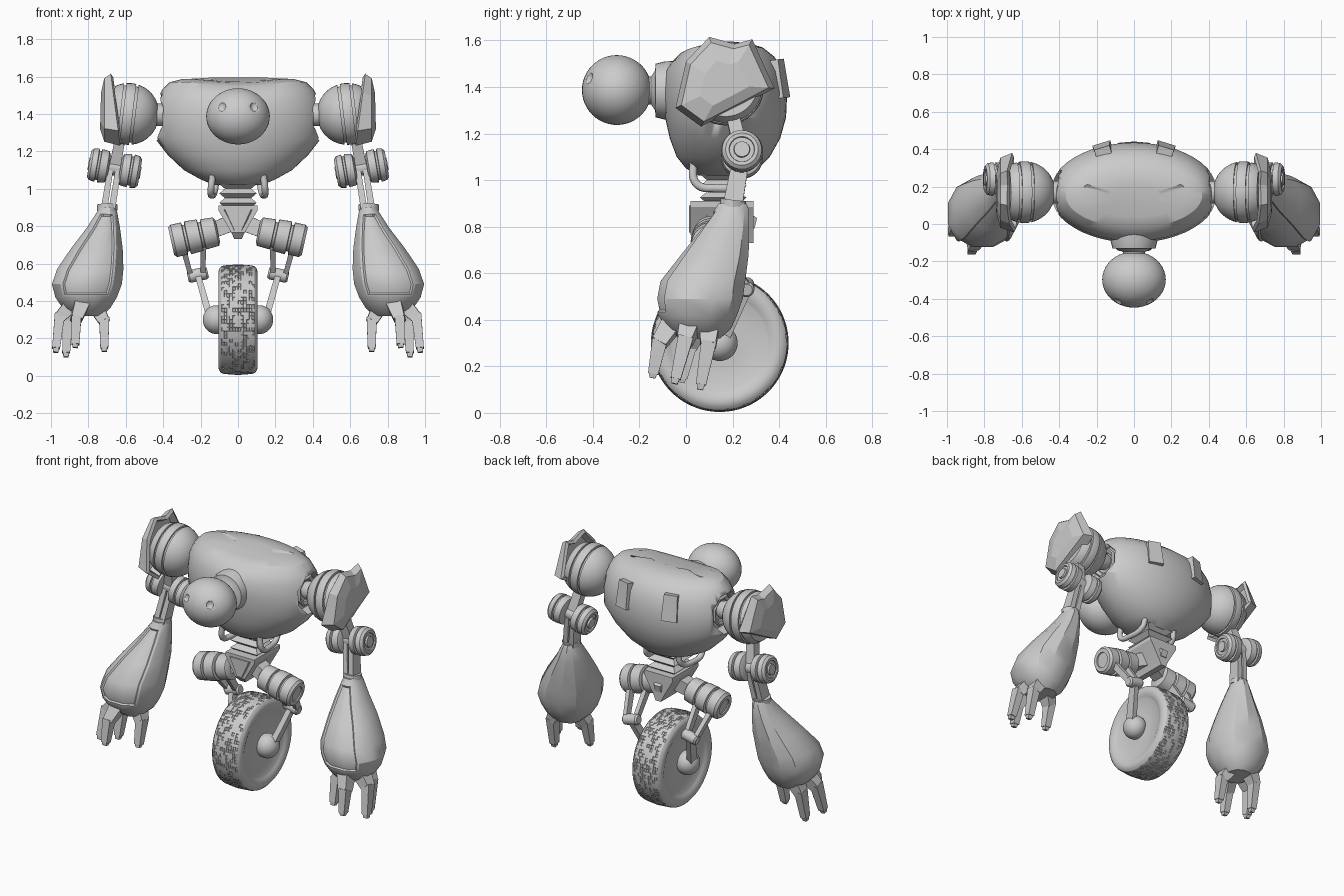
import bpy, bmesh, math, random
from mathutils import Vector as V, Matrix

if "Cube" in bpy.data.objects:
    bpy.data.objects.remove(bpy.data.objects["Cube"])

random.seed(3)


def finish(name, bm, mirror=False):
    bmesh.ops.recalc_face_normals(bm, faces=bm.faces)
    me = bpy.data.meshes.new(name)
    bm.to_mesh(me)
    bm.free()
    ob = bpy.data.objects.new(name, me)
    bpy.context.collection.objects.link(ob)
    if mirror:
        ob.modifiers.new("mirror", 'MIRROR').use_mirror_merge = False
    return ob


def loft(name, rings, mirror=False, edit=None):
    """Skin closed rings of points and cap both ends."""
    bm = bmesh.new()
    vs = [[bm.verts.new(p) for p in r] for r in rings]
    n = len(rings[0])
    for a, b in zip(vs, vs[1:]):
        for i in range(n):
            j = (i + 1) % n
            bm.faces.new((a[i], a[j], b[j], b[i]))
    bm.faces.new(vs[0])
    bm.faces.new(vs[-1])
    bmesh.ops.recalc_face_normals(bm, faces=bm.faces)
    if edit:
        edit(bm)
    return finish(name, bm, mirror)


def lathe(name, prof, origin, axis=(1, 0, 0), segs=32, mirror=False, edit=None, phase=0):
    """Revolve (distance along axis, radius) pairs."""
    d = V(axis).normalized()
    u = d.cross(V((0, 0, 1))).normalized()
    w = d.cross(u)
    ang = [2 * math.pi * (i + phase) / segs for i in range(segs)]
    return loft(name, [[V(origin) + d * t + (u * math.cos(a) + w * math.sin(a)) * r for a in ang]
                       for t, r in prof], mirror, edit)


def beam(name, a, b, wa, wb, da=None, db=None, mirror=True):
    """Tapered square bar; w is the width across, d the depth."""
    a, b = V(a), V(b)
    d = (b - a).normalized()
    u = d.cross(V((0, 1, 0))).normalized()
    w = d.cross(u)
    rings = [[p + u * x * s / 2 + w * y * k / 2 for x, y in ((-1, -1), (1, -1), (1, 1), (-1, 1))]
             for p, s, k in ((a, wa, da or wa), (b, wb, db or wb))]
    return loft(name, rings, mirror)


def oval(cx, cy, z, rx, ry, n, e=2.0, phase=0.0):
    pts = []
    for i in range(n):
        a = 2 * math.pi * (i + phase) / n
        c, s = math.cos(a), math.sin(a)
        pts.append((cx + rx * math.copysign(abs(c) ** (2 / e), c),
                    cy + ry * math.copysign(abs(s) ** (2 / e), s), z))
    return pts


def ball(name, c, r, mirror=False):
    bm = bmesh.new()
    bmesh.ops.create_uvsphere(bm, u_segments=40, v_segments=24, radius=1)
    for v in bm.verts:
        v.co = V((v.co.x * r[0], v.co.y * r[1], v.co.z * r[2])) + V(c)
    return finish(name, bm, mirror)


def cut(ob, cutter):
    cutter.hide_render = True
    cutter.display_type = 'WIRE'
    m = ob.modifiers.new("cut", 'BOOLEAN')
    m.operation, m.object, m.solver = 'DIFFERENCE', cutter, 'EXACT'


# torso: stacked ovals (z, half width, front y, back y), dipped on top, arm sockets cut in
def dip(bm):
    for v in bm.verts:
        if v.co.z > 1.5:
            v.co.z -= .022 * max(0, 1 - (v.co.x / .25) ** 2) * (v.co.y < .17)


levels = [(1.02, .13, .05, .26), (1.05, .2, .0, .31), (1.1, .29, -.04, .36), (1.18, .375, -.07, .405),
          (1.27, .445, -.09, .43), (1.38, .45, -.1, .435), (1.47, .435, -.09, .415),
          (1.53, .405, -.06, .38), (1.57, .365, -.02, .33), (1.588, .29, .04, .27), (1.595, .15, .1, .2)]
torso = loft("torso", [oval(0, (f + b) / 2, z, rx, (b - f) / 2, 48, 2.0) for z, rx, f, b in levels], edit=dip)
cut(torso, lathe("socket_cutter", [(.375, .115), (.43, .135), (.56, .19)], (0, .17, 1.385),
                 segs=8, mirror=True, phase=.5))
lathe("socket_rim", [(.36, .09), (.385, .1), (.395, .09), (.385, .07), (.37, .065)], (0, .17, 1.39),
      segs=8, mirror=True, phase=.5)
lathe("shoulder_pin", [(.36, .045), (.41, .06), (.44, .06), (.47, .035)], (0, .17, 1.395), mirror=True)

# tilted vents on the back, turned to follow the body
vent = beam("back_vent", (.17, .375, 1.515), (.165, .40, 1.35), .085, .1, .07, .07)
pivot = Matrix.Translation((.165, .4, 0))
vent.data.transform(pivot @ Matrix.Rotation(-.3, 4, 'Z') @ pivot.inverted())

# neck and head with dented eyes
lathe("neck", [(-.02, .13), (.09, .125), (.13, .115), (.133, .085), (.15, .06), (.2, .06)],
      (0, 0, 1.385), (0, -1, 0))
head = ball("head", (0, -.297, 1.387), (.17, .15, .15))
cut(head, ball("eye_cutter", (.092, -.432, 1.445), (.028, .032, .034), True))

# waist bellows, pelvis wedge and underside pipes
loft("waist_bellows", [[(x * s, .16 + y * s, .9 + .025 * i)
                        for x, y in ((-1, -1), (1, -1), (1, 1), (-1, 1))]
                       for i, s in enumerate((.07, .1, .07, .1, .07, .1, .075, .1))])
loft("pelvis", [[(-w, y0, z), (w, y0, z), (w, y1, z), (-w, y1, z)]
                for z, w, y0, y1 in ((.73, .02, .05, .29), (.765, .035, .02, .29),
                                     (.885, .105, .02, .29), (.91, .105, .02, .29))])
loft("pelvis_front_plate", [[(-w, y, .89), (w, y, .89), (w * .25, y, .775), (-w * .25, y, .775)]
                            for y, w in ((.03, .085), (.012, .07))])
beam("pelvis_back_plug", (0, .28, .82), (0, .3, .815), .06, .045, mirror=False)
cu = bpy.data.curves.new("under_pipe", 'CURVE')
cu.dimensions, cu.bevel_depth, cu.bevel_resolution = '3D', .018, 3
sp = cu.splines.new('BEZIER')
pipe = [(.135, .03, 1.08), (.145, .045, .985), (.14, .12, .965), (.125, .23, .99), (.115, .25, 1.06)]
sp.bezier_points.add(len(pipe) - 1)
for bp, p in zip(sp.bezier_points, pipe):
    bp.co, bp.handle_left_type, bp.handle_right_type = p, 'AUTO', 'AUTO'
cu.use_fill_caps = True
po = bpy.data.objects.new("under_pipe", cu)
bpy.context.collection.objects.link(po)
po.modifiers.new("mirror", 'MIRROR')

# shoulder ball with two grooves
prof = []
for lo, hi in ((-.155, -.035), (-.022, .03), (.043, .09)):
    ts = [lo + (hi - lo) * k / 6 for k in range(7)]
    seg = [(t, math.sqrt(.165 ** 2 - t * t)) for t in ts]
    prof += [(seg[0][0], seg[0][1] - .012)] * (lo > -.1) + seg + [(hi, seg[-1][1] - .012)] * (hi < .08)
lathe("shoulder_ball", prof, (.585, .17, 1.4), (1, 0, .12), 40, True)

# faceted shoulder plate: jagged outline in (y, z), stepped outward
outline = [(-.045, 1.31), (.0, 1.51), (.1, 1.615), (.21, 1.585), (.285, 1.605), (.38, 1.395), (.22, 1.31),
           (.065, 1.23)]
bm = bmesh.new()
rows = [[bm.verts.new((x + .13 * (z - 1.42) * tilt, .165 + (y - .165) * s, 1.41 + (z - 1.41) * s))
         for y, z in outline] for s, x, tilt in ((1, .655, 1), (.88, .715, .0), (.5, .735, -.1))]
for a, b in zip(rows, rows[1:]):
    for i in range(8):
        bm.faces.new((a[i], a[(i + 1) % 8], b[(i + 1) % 8], b[i]))
bm.faces.new(rows[-1])
plate = finish("shoulder_plate", bm, True)
sol = plate.modifiers.new("thickness", 'SOLIDIFY')
sol.thickness, sol.offset = .025, -1

# upper arm, elbow drums and forearm rod
beam("upper_arm", (.62, .19, 1.32), (.66, .24, 1.11), .055, .06)
axis, elbow = V((1, 0, .17)), V((.66, .24, 1.11))
lathe("elbow_axle", [(-.1, .04), (.1, .04)], elbow, axis, mirror=True)
drum = [(.03, .06), (.04, .085), (.08, .09), (.083, .078), (.093, .078), (.096, .09), (.125, .085),
        (.138, .07), (.138, .055), (.13, .053), (.13, .035), (.142, .033)]
lathe("elbow_outer_drum", drum, elbow, axis, mirror=True)
lathe("elbow_inner_drum", drum, elbow, -axis, mirror=True)
for dx in (-.021, .021):
    beam("forearm_rod", elbow + V((dx, 0, 0)), (.70 + dx, .195, .86), .03, .036, .07, .085)


# forearm shell with a grooved panel at the front
def panel(bm):
    fs = [f for f in bm.faces if f.normal.y < -.45 and abs(f.normal.x) < .75
          and .42 < f.calc_center_median().z < .86 and len(f.verts) == 4]
    bmesh.ops.inset_region(bm, faces=fs, thickness=.014, use_even_offset=True)
    bmesh.ops.inset_region(bm, faces=fs, thickness=.006, depth=-.01, use_even_offset=True)


shell = [(.9, .698, .2, .045, .062), (.875, .7, .197, .056, .075), (.79, .72, .163, .092, .112),
         (.68, .755, .118, .143, .156), (.57, .79, .068, .183, .193), (.49, .808, .055, .193, .195),
         (.42, .812, .05, .17, .175), (.36, .81, .055, .13, .142), (.32, .805, .06, .08, .09)]
loft("forearm", [oval(cx, cy, z, rx, ry, 12, 2.2, .5) for z, cx, cy, rx, ry in shell], True, panel)
lathe("wrist_collar", [(0, .055), (.03, .055)], (.698, .2, .885), (0, .12, 1), 12, True)

# fingers: base, knuckle, tip
fingers = [((.83, -.05, .40), (.865, -.115, .3), (.87, -.145, .15)),
           ((.88, .02, .39), (.955, -.005, .31), (.975, -.05, .125)),
           ((.86, .1, .38), (.91, .095, .29), (.92, .06, .1)),
           ((.77, .05, .39), (.715, .015, .29), (.715, -.02, .13))]
for base, knuckle, tip in fingers:
    beam("finger_base", base, knuckle, .085, .06, .09, .065)
    k, t = V(knuckle), V(tip)
    beam("finger_tip", k + (k - t) * .1, t + (k - t) * .12, .054, .042, .066, .044)
    beam("finger_end", t + (k - t) * .12, t, .034, .026)

# hip drums, bracket and two-part leg struts
hip, haxis = V((.235, .11, .745)), (1, 0, -.22)
beam("hip_bracket", (.03, .14, .82), (.15, .11, .77), .09, .08)
lathe("hip_drum", [(-.13, .06), (-.12, .078), (-.05, .082), (-.047, .068), (-.035, .068), (-.032, .086),
                   (.035, .09), (.038, .072), (.05, .072), (.053, .088), (.11, .088), (.125, .075),
                   (.125, .05), (.118, .048)], hip, haxis, mirror=True)
knee = V((.215, .26, .54))
for dx in (-.05, .07):
    beam("upper_leg", hip + V((dx, .02, -.02)), knee + V((dx * .55, 0, 0)), .03, .026, .05, .04)
lathe("knee_joint", [(-.055, .025), (-.045, .034), (.045, .034), (.055, .025)], knee, haxis, 20, True)
beam("lower_leg", knee, (.15, .15, .31), .032, .036, .05, .06)
ball("wheel_hub", (.115, .145, .3), (.073, .077, .077), True)


# wheel: revolved tyre with a shallow disc, random shallow pits as tread
def tread(bm):
    fs = [f for f in bm.faces if len(f.verts) == 4 and abs(f.calc_center_median().x) < .09
          and (f.calc_center_median() - V((0, .145, .3))).length > .27 and random.random() < .4]
    bmesh.ops.inset_individual(bm, faces=fs, thickness=.003, depth=-.003)


half = [(.086, .1), (.088, .205), (.094, .215), (.103, .235), (.105, .255), (.1, .273), (.088, .286)]
mid = [(-.075 + .015 * k, .296 - .006 * abs(k - 5) / 5) for k in range(11)]
lathe("wheel", [(-t, r) for t, r in half] + mid + half[::-1], (0, .145, .3), segs=88, edit=tread)

# smooth shading that keeps hard edges; the shoulder plates stay flat
bpy.ops.object.select_all(action='DESELECT')
for ob in bpy.data.objects:
    if ob.type == 'MESH' and ob != plate:
        ob.select_set(True)
        bpy.context.view_layer.objects.active = ob
bpy.ops.object.shade_smooth_by_angle(angle=math.radians(30))
